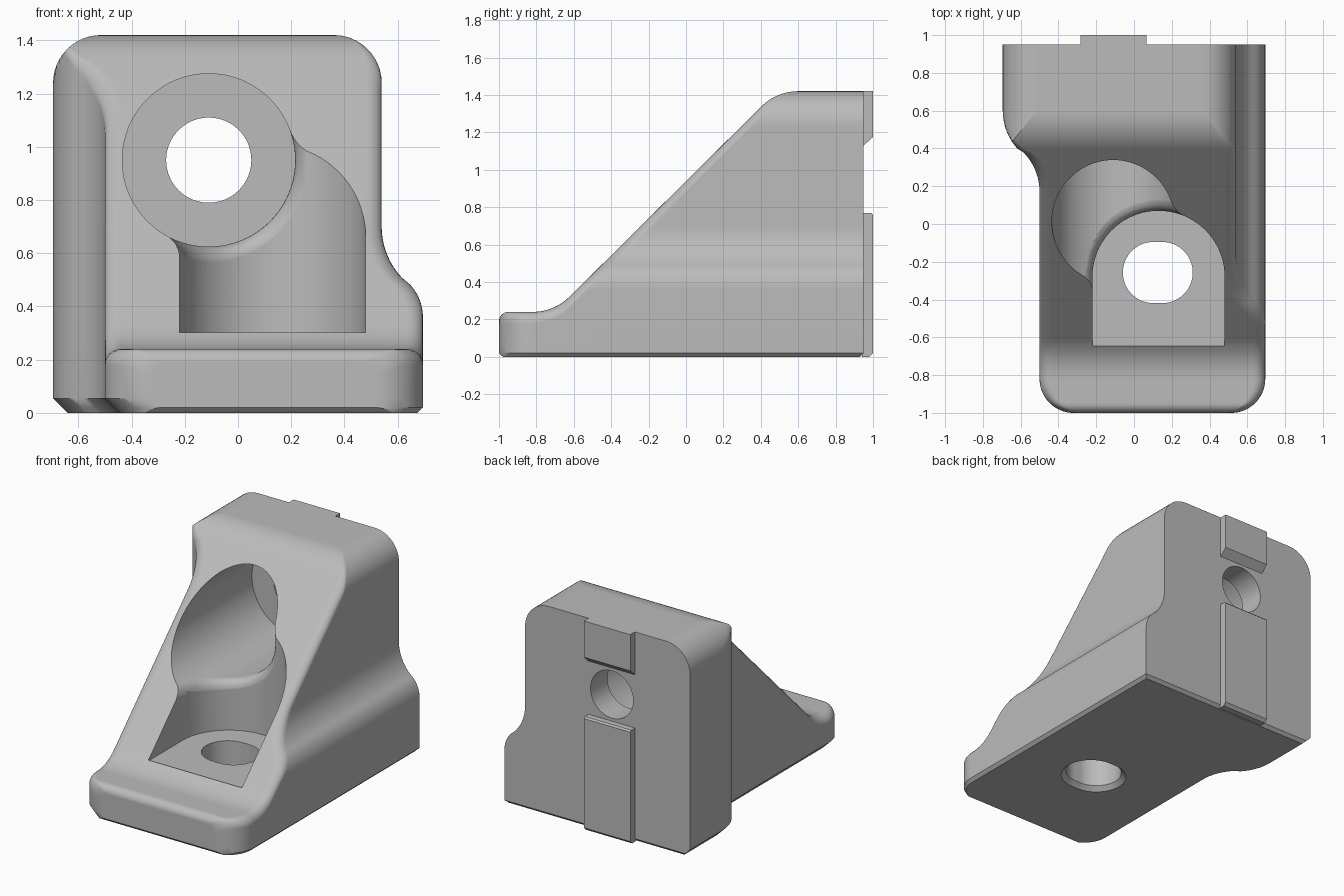
import bpy, bmesh
from math import sin, cos, pi, sqrt, radians
from mathutils import Vector

if "Cube" in bpy.data.objects:
    bpy.data.objects.remove(bpy.data.objects["Cube"], do_unlink=True)

grey = bpy.data.materials.new("light_grey")
grey.use_nodes = True
grey.diffuse_color = (0.5, 0.5, 0.5, 1)
grey.node_tree.nodes["Principled BSDF"].inputs["Base Color"].default_value = (0.5, 0.5, 0.5, 1)


def loft(name, sections):
    """Closed solid through equal-length rings of points."""
    bm = bmesh.new()
    rings = [[bm.verts.new(p) for p in ring] for ring in sections]
    n = len(rings[0])
    for a, b in zip(rings, rings[1:]):
        for i in range(n):
            j = (i + 1) % n
            bm.faces.new((a[i], a[j], b[j], b[i]))
    bm.faces.new(rings[0])
    bm.faces.new(rings[-1])
    bmesh.ops.remove_doubles(bm, verts=bm.verts[:], dist=1e-5)
    bmesh.ops.dissolve_degenerate(bm, edges=bm.edges[:], dist=1e-5)
    bmesh.ops.recalc_face_normals(bm, faces=bm.faces[:])
    mesh = bpy.data.meshes.new(name)
    bm.to_mesh(mesh)
    bm.free()
    obj = bpy.data.objects.new(name, mesh)
    bpy.context.collection.objects.link(obj)
    mesh.materials.append(grey)
    return obj


def activate(obj):
    bpy.ops.object.select_all(action="DESELECT")
    obj.select_set(True)
    bpy.context.view_layer.objects.active = obj


def cut(obj, cutter):
    cutter.hide_render = True
    mod = obj.modifiers.new("cut", "BOOLEAN")
    mod.operation, mod.solver, mod.object = "DIFFERENCE", "EXACT", cutter
    activate(obj)
    bpy.ops.object.modifier_apply(modifier=mod.name)
    bpy.data.objects.remove(cutter, do_unlink=True)


def inset(d, r):
    """How far a rounded corner of radius r steps in at distance d from its edge."""
    d = max(d, 0)
    return r - sqrt(r * r - (r - d) ** 2) if d < r else 0


# Outline rules of the body
def right_x(z):
    if z < 0.36:
        return 0.695
    if z < 0.487:
        return 0.515 + sqrt(0.18 ** 2 - (z - 0.36) ** 2)
    if z < 0.502:
        return 0.642 - (z - 0.487) / 0.015 * 0.02
    if z < 0.7:
        return 0.82 - sqrt(0.28 ** 2 - (z - 0.7) ** 2)
    return 0.54 - inset(1.42 - z, 0.18)


def left_x(y):
    if y < 0.17:
        return -0.5
    if y < 0.385:
        return -0.8 + sqrt(0.09 - (y - 0.17) ** 2)
    if y < 0.6:
        return -0.395 - sqrt(0.09 - (y - 0.6) ** 2)
    return -0.695


def top_z(y):
    if y < -0.82:
        return 0.24 - inset(y + 1, 0.05)
    if y < -0.622:
        return 0.52 - sqrt(0.28 ** 2 - (y + 0.82) ** 2)
    if y < 0.402:
        return 0.322 + (y + 0.622) * 0.992
    if y < 0.6:
        return 1.14 + sqrt(0.28 ** 2 - (y - 0.6) ** 2)
    return 1.42


def body_section(y):
    top = top_z(y)
    bottom = max(0, 0.02 - (y + 1), y - 0.93)
    r = 0.06 * min(1, (1.42 - top) / 0.15)
    levels = [0, 0.02, 0.055] + [0.36 + 0.34 * i / 20 for i in range(21)]
    levels += [1.24 + 0.18 * sin(i * pi / 24) for i in range(13)]
    zs = [min(max(z, bottom), top - r) for z in levels]
    zs += [top - r + r * sin(i * pi / 12) for i in range(1, 7)]
    left, right = [], []
    for z in zs:
        fillet = inset(top - z, r) if r > 1e-4 else 0
        front = inset(y + 1, 0.18)
        xl = max(left_x(y) + front + fillet, -0.695 + inset(1.42 - z, 0.18))
        xr = min(right_x(z), 0.695 - front) - fillet
        left.append((xl + max(0, 0.055 - z), y, z))
        right.append((xr - max(0, 0.02 - z), y, z))
    return left + right[::-1]


ys = [-1 + 0.18 * (1 - cos(i * pi / 32)) for i in range(17)]
ys += [-0.82 + 1.42 * i / 64 for i in range(1, 65)] + [0.93, 0.95]
body = loft("bracket_body", [body_section(y) for y in ys])

# Round bore and its through hole
BORE, BORE_R = Vector((-0.11, 0, 0.95)), 0.325


def ring_y(r, y):
    return [(BORE.x + r * cos(i * pi / 40), y, BORE.z + r * sin(i * pi / 40)) for i in range(80)]


cut(body, loft("bore_cutter", [ring_y(BORE_R, -1.2), ring_y(BORE_R, 0.77)]))
cut(body, loft("back_hole_cutter", [ring_y(0.16, 0.6), ring_y(0.16, 1.2)]))

# Arched pocket with flat floor
PX, PY, PR = 0.13, -0.28, 0.35


def arch(z):
    arc = [(PX + PR * cos(i * pi / 40), PY + PR * sin(i * pi / 40), z) for i in range(41)]
    return arc + [(PX - PR, -0.645, z), (PX + PR, -0.645, z)]


cut(body, loft("pocket_cutter", [arch(0.295), arch(1.6)]))


# Slotted floor hole, chamfered underneath
def slot(r, z):
    pts = []
    for i in range(66):
        a = (i if i < 33 else i - 1) * pi / 32 - pi / 2
        pts.append((0.126 + (0.023 if i < 33 else -0.023) + r * cos(a), -0.257 + r * sin(a), z))
    return pts


cut(body, loft("floor_hole_cutter", [slot(0.212, -0.02), slot(0.162, 0.03), slot(0.162, 0.6)]))


# Rounded ridge where the bore runs into the pocket
def ridge_section(p, d=0.07):
    n1 = Vector((p.x - BORE.x, 0, p.z - BORE.z)).normalized()
    n2 = Vector((p.x - PX, max(0, p.y - PY), 0)).normalized()
    a = p + d * (n2 - n2.dot(n1) * n1).normalized()
    b = p + d * (n1 - n1.dot(n2) * n2).normalized()
    ra = Vector((a.x - BORE.x, 0, a.z - BORE.z))
    a -= ra.normalized() * (ra.length - BORE_R + 0.001)
    rb = Vector((b.x - PX, max(0, b.y - PY), 0))
    b -= rb.normalized() * (rb.length - PR + 0.001)
    curve = [a * (1 - t) ** 2 + p * 2 * t * (1 - t) + b * t * t for t in [i / 6 for i in range(7)]]
    return curve + [b - 0.03 * n2, p - 0.03 * (n1 + n2), a - 0.03 * n1]


seam = []
for i in range(37):
    f = radians(-109.5 + 134.5 * i / 36)
    x, z = BORE.x + BORE_R * cos(f), BORE.z + BORE_R * sin(f)
    seam.append(Vector((x, PY + sqrt(max(0, PR ** 2 - (x - PX) ** 2)), z)))
seam.insert(0, Vector((seam[0].x, -0.42, seam[0].z)))
cut(body, loft("ridge_cutter", [ridge_section(p) for p in seam]))


# Locating keys on the back
def key(name, profile):
    return loft(name, [[(x, y, z) for y, z in profile] for x in (-0.283, 0.065)])


lower = key("lower_key", [(0.94, 0), (0.98, 0), (1, 0.02), (1, 0.76), (0.99, 0.77), (0.94, 0.77)])
upper = key("upper_key", [(0.95, 1.13), (1, 1.175), (1, 1.42), (0.95, 1.42)])

for obj in (body, lower, upper):
    activate(obj)
    bpy.ops.object.shade_smooth_by_angle(angle=radians(30))
    mod = obj.modifiers.new("even_shading", "WEIGHTED_NORMAL")
    mod.keep_sharp = True
